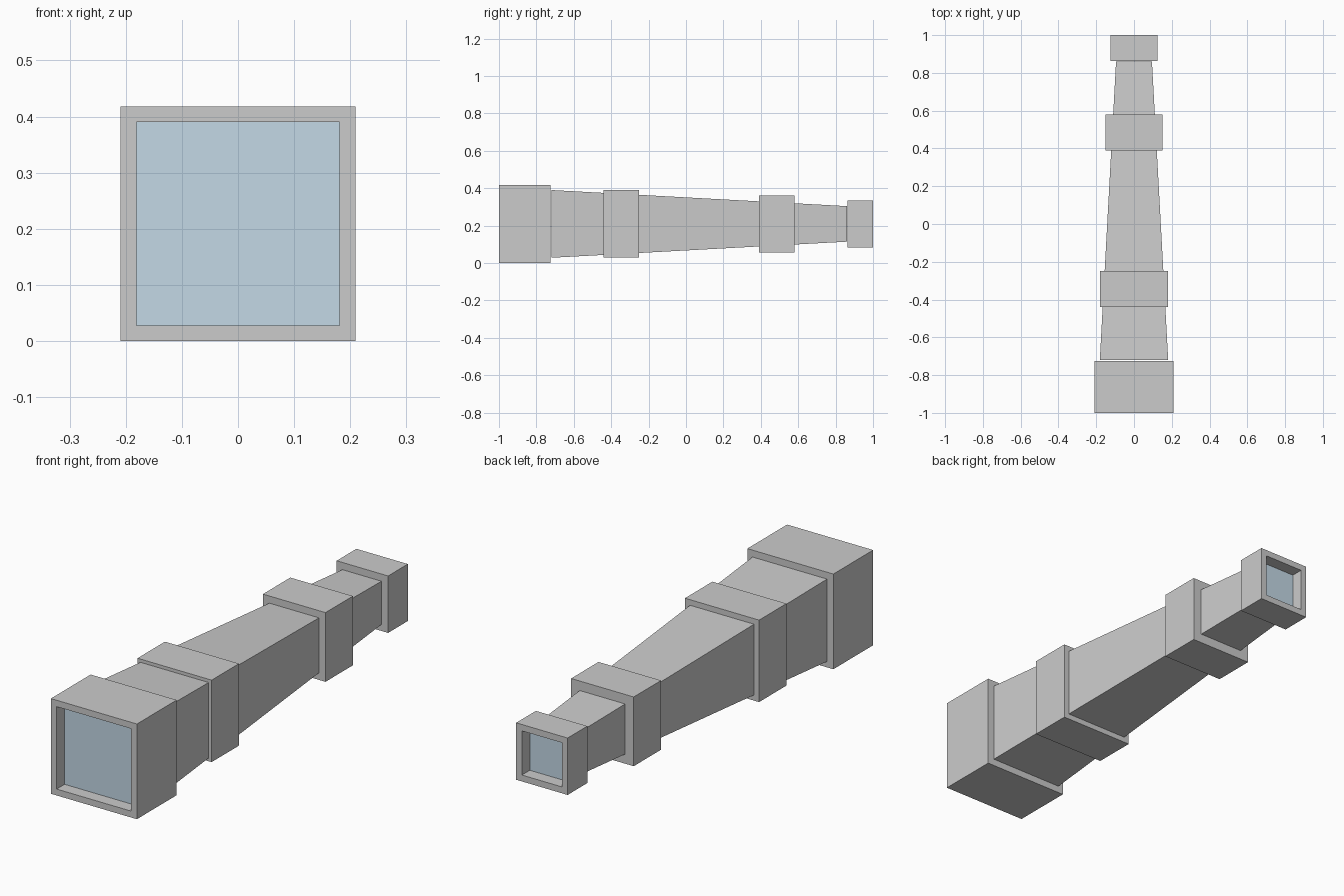
import bpy, bmesh

if "Cube" in bpy.data.objects:
    bpy.data.objects.remove(bpy.data.objects["Cube"])

CZ = 0.209  # height of the optical axis


def loft(name, sections, color=None):
    """Skin square sections given as (y, half_width), capping both ends."""
    bm = bmesh.new()
    rings = [[bm.verts.new((sx * h, y, CZ + sz * h))
              for sx, sz in ((-1, -1), (1, -1), (1, 1), (-1, 1))]
             for y, h in sections]
    for a, b in zip(rings, rings[1:]):
        for i in range(4):
            j = (i + 1) % 4
            bm.faces.new((a[i], a[j], b[j], b[i]))
    bm.faces.new(rings[0])
    bm.faces.new(rings[-1])
    bmesh.ops.recalc_face_normals(bm, faces=bm.faces)
    mesh = bpy.data.meshes.new(name)
    bm.to_mesh(mesh)
    bm.free()
    ob = bpy.data.objects.new(name, mesh)
    bpy.context.collection.objects.link(ob)
    if color:
        mat = bpy.data.materials.get(color[0]) or bpy.data.materials.new(color[0])
        mat.diffuse_color = color[1]
        mat.use_nodes = True
        mat.node_tree.nodes["Principled BSDF"].inputs["Base Color"].default_value = mat.diffuse_color
        mesh.materials.append(mat)
    return ob


def end_cap(name, y_open, y_back, outer, inner):
    """Square hood with a recessed opening and a glass pane inside it."""
    d = 1 if y_back > y_open else -1
    loft(name + "_hood", [(y_back, outer), (y_open, outer), (y_open, inner),
                          (y_open + d * 0.07, inner)])
    loft(name + "_glass", [(y_open + d * 0.055, inner), (y_open + d * 0.07, inner)], GLASS)


GLASS = ("glass_blue", (0.55, 0.69, 0.79, 1))
DARK = ("dark_grey", (0.58, 0.58, 0.58, 1))

# Tapered main tube
loft("tube", [(-0.72, 0.181), (0.86, 0.095)])

# Dark joint collars
loft("front_collar", [(-0.44, 0.18), (-0.25, 0.18)], DARK)
loft("rear_collar", [(0.39, 0.152), (0.58, 0.152)], DARK)

# Objective at the front and eyepiece at the back
end_cap("objective", -1.0, -0.724, 0.209, 0.181)
end_cap("eyepiece", 1.0, 0.863, 0.125, 0.097)
